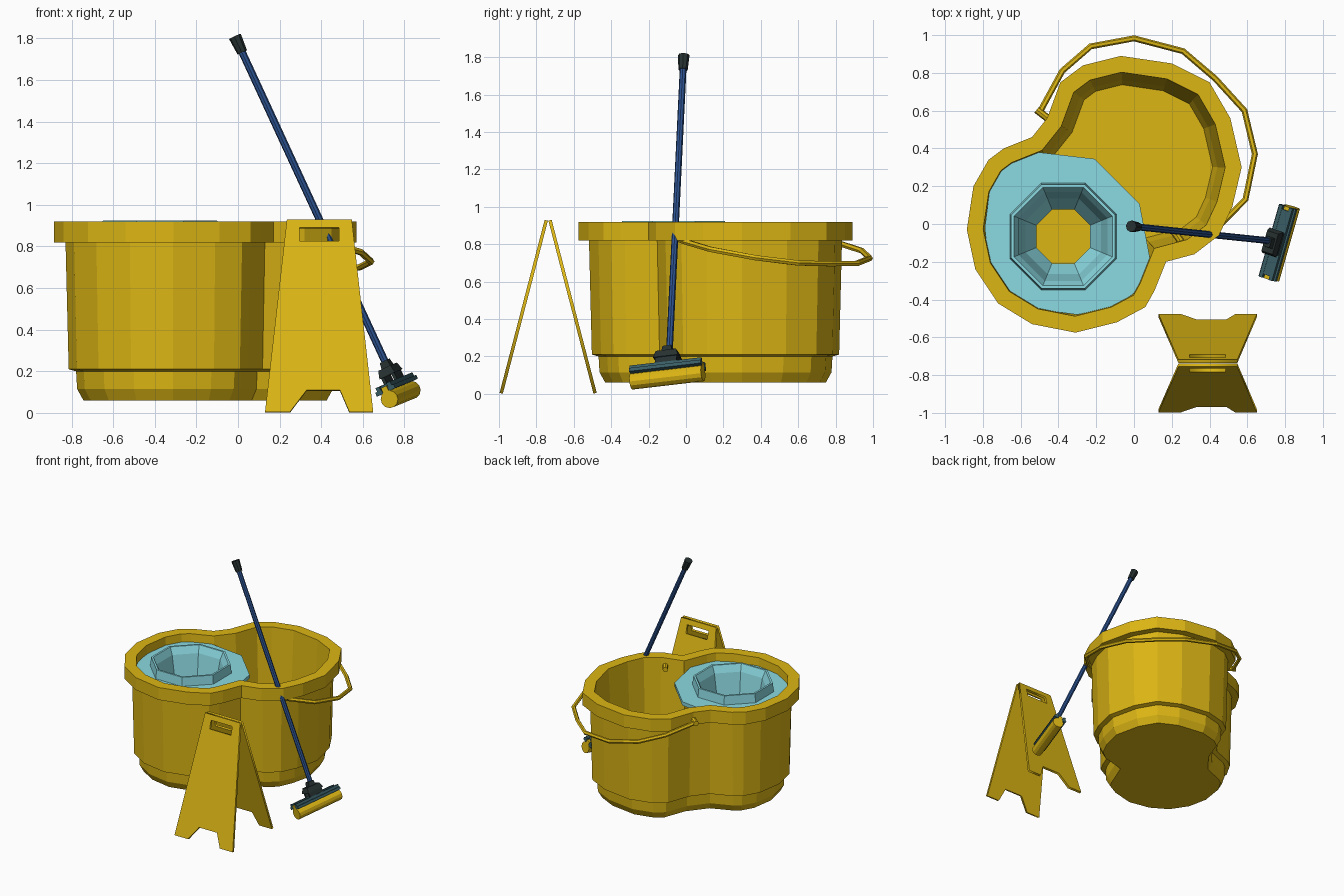
import bpy, bmesh, math
from mathutils import Vector, Matrix

if "Cube" in bpy.data.objects:
    bpy.data.objects.remove(bpy.data.objects["Cube"])


def material(name, rgb):
    m = bpy.data.materials.new(name)
    m.diffuse_color = (*rgb, 1)
    m.use_nodes = True
    m.node_tree.nodes["Principled BSDF"].inputs["Base Color"].default_value = m.diffuse_color
    return m


YELLOW = material("yellow plastic", (0.72, 0.47, 0.007))
AQUA = material("aqua plastic", (0.26, 0.70, 0.76))
TEAL = material("dark teal", (0.04, 0.11, 0.13))
BLUE = material("blue pole", (0.025, 0.085, 0.28))
BLACK = material("black rubber", (0.02, 0.03, 0.03))


def add_mesh(name, bm, mat, matrix=Matrix()):
    bmesh.ops.recalc_face_normals(bm, faces=bm.faces)
    me = bpy.data.meshes.new(name)
    bm.to_mesh(me)
    bm.free()
    me.transform(matrix)
    me.materials.append(mat)
    ob = bpy.data.objects.new(name, me)
    bpy.context.collection.objects.link(ob)
    return ob


def loft(name, rings, mat, cap_start=False, cap_end=False, closed=False):
    """Skin a list of equal-length rings of points."""
    bm = bmesh.new()
    vs = [[bm.verts.new(p) for p in r] for r in rings]
    n = len(vs[0])
    pairs = list(zip(vs, vs[1:])) + ([(vs[-1], vs[0])] if closed else [])
    for a, b in pairs:
        for i in range(n):
            j = (i + 1) % n
            bm.faces.new((a[i], a[j], b[j], b[i]))
    if cap_start:
        bm.faces.new(vs[0])
    if cap_end:
        bm.faces.new(vs[-1])
    return add_mesh(name, bm, mat)


def rod(name, a, b, r1, r2, mat, sides=8):
    a, b = Vector(a), Vector(b)
    bm = bmesh.new()
    bmesh.ops.create_cone(bm, cap_ends=True, segments=sides, radius1=r1, radius2=r2,
                          depth=(b - a).length)
    rot = (b - a).to_track_quat('Z', 'Y').to_matrix().to_4x4()
    return add_mesh(name, bm, mat, Matrix.Translation((a + b) / 2) @ rot)


def sheet(name, loops, half, mat, matrix):
    """Flat plate with holes from 2D outlines."""
    cu = bpy.data.curves.new(name, 'CURVE')
    cu.dimensions, cu.fill_mode, cu.extrude = '2D', 'BOTH', half
    for loop in loops:
        sp = cu.splines.new('POLY')
        sp.points.add(len(loop) - 1)
        for p, (x, y) in zip(sp.points, loop):
            p.co = (x, y, 0, 1)
        sp.use_cyclic_u = True
    tmp = bpy.data.objects.new("temp", cu)
    bpy.context.collection.objects.link(tmp)
    dg = bpy.context.evaluated_depsgraph_get()
    me = bpy.data.meshes.new_from_object(tmp.evaluated_get(dg))
    bm = bmesh.new()
    bm.from_mesh(me)
    bmesh.ops.remove_doubles(bm, verts=bm.verts, dist=1e-5)
    bpy.data.objects.remove(tmp)
    return add_mesh(name, bm, mat, matrix)


def inset(points, d):
    """Mitred inward offset of a clockwise outline."""
    out, n = [], len(points)
    for i in range(n):
        p0, p, p1 = (Vector(points[k % n]) for k in (i - 1, i, i + 1))
        e, f = (p - p0).normalized(), (p1 - p).normalized()
        na, nb = Vector((e.y, -e.x)), Vector((f.y, -f.x))
        out.append(p + (na + nb) * d / (1 + na.dot(nb)))
    return out


# Bucket: two-lobed outline swept through a wall profile (inset, height)
outline = [(-.07, .89), (.20, .85), (.40, .75), (.51, .56), (.57, .30), (.52, .09),
           (.45, -.06), (.32, -.16), (.17, -.20), (.11, -.35), (.06, -.44), (-.09, -.52),
           (-.31, -.575), (-.54, -.53), (-.72, -.42), (-.84, -.24), (-.885, -.03),
           (-.85, .20), (-.77, .34), (-.69, .40), (-.54, .46), (-.46, .56), (-.39, .75),
           (-.27, .84)]
wall = [(.14, .06), (.11, .115), (.105, .20), (.07, .21), (.055, .82), (0, .82), (0, .92),
        (.085, .92), (.125, .22), (.15, .10)]
loft("bucket", [[(p.x, p.y, z) for p in inset(outline, d)] for d, z in wall],
     YELLOW, True, True)

# Bucket handle: bent wire sloping down away from its pivots
path = [(-.5, .59), (-.38, .81), (-.23, .94), (0, .983), (.26, .915), (.43, .77),
        (.585, .60), (.64, .37), (.59, .13), (.46, 0), (.27, -.13)]
path = [Vector((x, y, .86 - .215 * ((x + .115) * .68 + (y - .23) * .73))) for x, y in path]
rings = []
for i, p in enumerate(path):
    t = (path[min(i + 1, len(path) - 1)] - path[max(i - 1, 0)]).normalized()
    side = t.cross(Vector((0, 0, 1))).normalized()
    up = side.cross(t)
    rings.append([p + .016 * (side * math.cos(k * math.pi / 3) + up * math.sin(k * math.pi / 3))
                  for k in range(6)])
loft("bucket_handle", rings, YELLOW, True, True)
rod("handle_pivot_left", (-.515, .605, .86), (-.40, .515, .86), .02, .02, YELLOW)
rod("handle_pivot_right", (.285, -.145, .86), (.205, -.03, .86), .02, .02, YELLOW)


# Wringer: plate with octagonal funnel
def octagon(apothem, z):
    r = apothem / math.cos(math.pi / 8)
    return [(-.375 + r * math.cos((k + .5) * math.pi / 4),
             -.066 + r * math.sin((k + .5) * math.pi / 4), z) for k in range(8)]


plate = [(-.79, -.02), (-.76, .21), (-.69, .31), (-.55, .385), (-.21, .345), (.03, .105),
         (.09, -.21), (.045, -.33), (-.08, -.43), (-.30, -.48), (-.525, -.45),
         (-.685, -.355), (-.77, -.195)]
sheet("wringer_plate", [plate, [p[:2] for p in octagon(.27, 0)]], .015, AQUA,
      Matrix.Translation((0, 0, .84)))
funnel = [(.285, .83), (.275, .925), (.26, .925), (.235, .87), (.20, .68), (.142, .56),
          (.155, .55), (.215, .67), (.25, .83)]
loft("wringer_funnel", [octagon(a, z) for a, z in funnel], AQUA, closed=True)

# Mop pole and grip
top, foot = Vector((-.015, -.012, 1.81)), Vector((.71, -.088, .24))
axis = (top - foot).normalized()
rod("mop_pole", foot, top - axis * .04, .018, .018, BLUE)
rod("mop_grip", top - axis * .085, top, .025, .031, BLACK)

# Mop head, built in a frame of length, width and pole direction
mid = Vector((.782, -.1, .088))
along = Vector((.11, .385, .045)).normalized()
up = (axis - along * axis.dot(along)).normalized()
wide = along.cross(up)
frame = Matrix((along, wide, up)).transposed().to_4x4()
frame.translation = mid


def head_box(name, centre, size, mat, taper=1):
    bm = bmesh.new()
    bmesh.ops.create_cube(bm, size=1)
    for v in bm.verts:
        if v.co.z > 0:
            v.co.x *= taper
            v.co.y *= taper
        v.co = Vector(a * b for a, b in zip(v.co, size)) + Vector(centre)
    add_mesh(name, bm, mat, frame)


rod("mop_sponge", mid - along * .2, mid + along * .2, .043, .043, YELLOW, 12)
head_box("sponge_neck", (0, 0, .045), (.4, .03, .04), YELLOW)
head_box("head_plate", (0, 0, .068), (.36, .04, .012), TEAL)
for name, s in (("left", 1), ("right", -1)):
    head_box("clamp_lower_" + name, (0, s * .034, .047), (.4, .034, .02), TEAL)
    head_box("clamp_upper_" + name, (0, s * .030, .066), (.4, .020, .02), TEAL)
    head_box("bracket_leg_" + name, (0, s * .028, .09), (.12, .016, .04), BLACK)
head_box("mop_bracket", (0, 0, .128), (.14, .085, .04), BLACK, .8)
head_box("mop_socket", (0, 0, .16), (.06, .05, .04), BLACK, .8)

# Folding floor sign: two notched panels with hand slots
panel = [(.13, 0), (.25, 0), (.33, .105), (.49, .105), (.535, 0), (.65, 0),
         (.547, .925), (.235, .925)]
slot = [(.295, .82), (.485, .82), (.485, .885), (.295, .885)]
for name, y0, y1 in (("front", -.988, -.747), ("back", -.486, -.727)):
    slope = Vector((0, y1 - y0, .925))
    k = slope.length / .925
    slope.normalize()
    x = Vector((1, 0, 0))
    m = Matrix((x, slope, x.cross(slope))).transposed().to_4x4()
    m.translation = (0, y0, .003)
    sheet("sign_panel_" + name, [[(px, py * k) for px, py in lp] for lp in (panel, slot)],
          .009, YELLOW, m)
